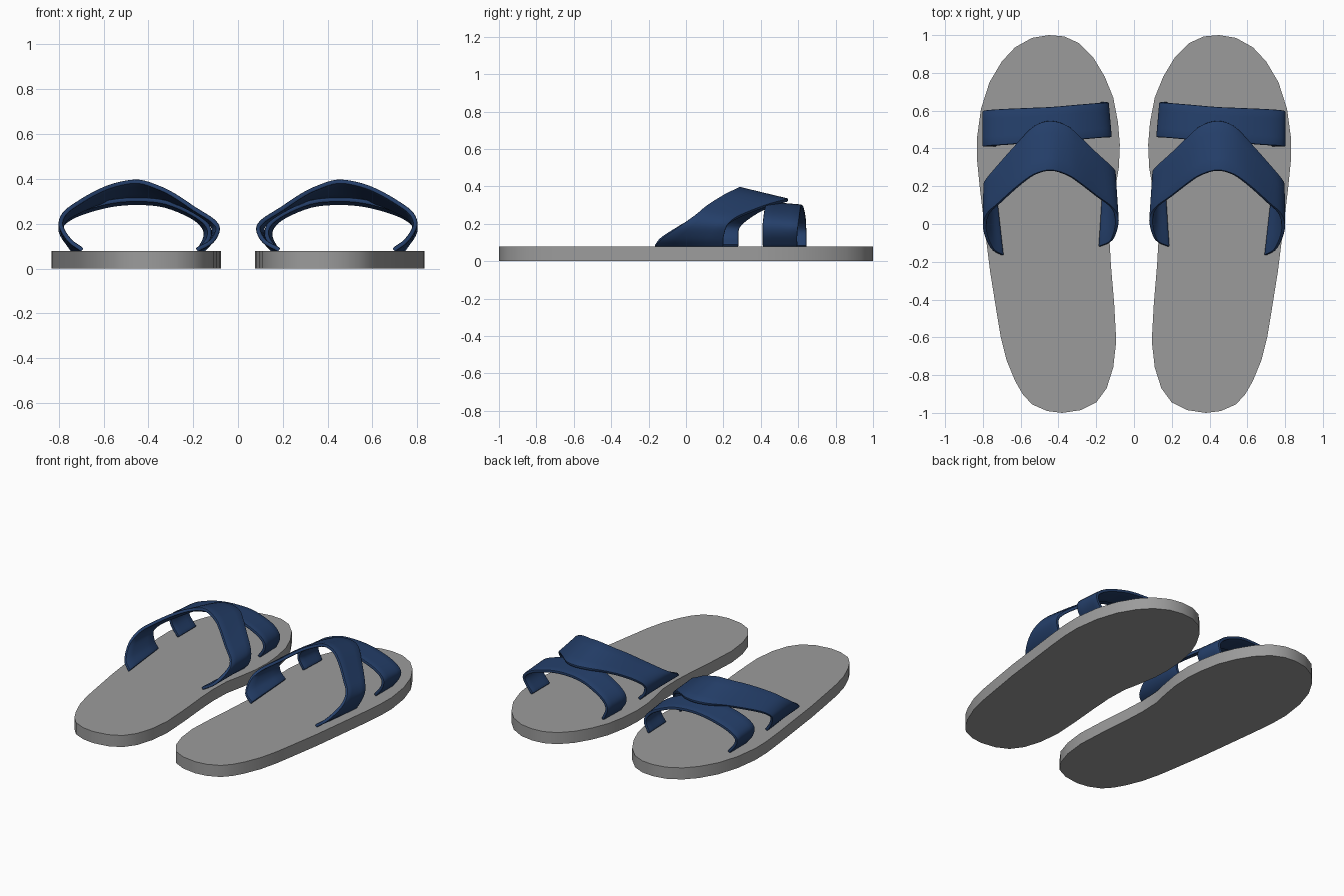
import bpy, bmesh
from mathutils import Vector

if "Cube" in bpy.data.objects:
    bpy.data.objects.remove(bpy.data.objects["Cube"])


def material(name, rgb):
    m = bpy.data.materials.new(name)
    m.diffuse_color = (*rgb, 1)
    m.use_nodes = True
    m.node_tree.nodes["Principled BSDF"].inputs["Base Color"].default_value = m.diffuse_color
    return m


grey = material("sole grey", (0.33, 0.33, 0.33))
blue = material("strap navy", (0.018, 0.05, 0.145))


def smooth_path(pts, steps=4):
    """Catmull-Rom curve through the given points."""
    p = [Vector(q) for q in pts]
    p = [p[0] * 2 - p[1]] + p + [p[-1] * 2 - p[-2]]
    out = []
    for i in range(1, len(p) - 2):
        a, b, c, d = p[i - 1:i + 3]
        for k in range(steps):
            t = k / steps
            out.append(0.5 * (2 * b + (c - a) * t + (2 * a - 5 * b + 4 * c - d) * t * t
                              + (3 * b - a - 3 * c + d) * t ** 3))
    out.append(p[-2])
    return out


def finish(name, bm, mat, mods=()):
    """Make the object, add modifiers, mirror it into a pair and shade it."""
    me = bpy.data.meshes.new(name)
    bm.to_mesh(me)
    bm.free()
    me.materials.append(mat)
    ob = bpy.data.objects.new(name, me)
    bpy.context.collection.objects.link(ob)
    for kind, settings in list(mods) + [("MIRROR", {"use_mirror_merge": False})]:
        m = ob.modifiers.new(kind.title(), kind)
        for key, val in settings.items():
            setattr(m, key, val)
    bpy.ops.object.select_all(action='DESELECT')
    ob.select_set(True)
    bpy.context.view_layer.objects.active = ob
    for m in list(ob.modifiers):
        bpy.ops.object.modifier_apply(modifier=m.name)
    bpy.ops.object.shade_smooth_by_angle(angle=0.6)
    return ob


def strap(name, back, front, rows=4):
    """Band lofted between its back and front edge curves."""
    bm = bmesh.new()
    b, f = smooth_path(back), smooth_path(front)
    grid = [[bm.verts.new(p.lerp(q, r / rows)) for r in range(rows + 1)] for p, q in zip(b, f)]
    for g, h in zip(grid, grid[1:]):
        for r in range(rows):
            bm.faces.new((g[r], g[r + 1], h[r + 1], h[r]))
    return finish(name, bm, blue, [
        ("SOLIDIFY", {"thickness": 0.02, "offset": -1.0}),
        ("BEVEL", {"width": 0.006, "segments": 2, "limit_method": 'ANGLE', "angle_limit": 1.0})])


# Sole: extruded footprint, clockwise from the toe
outline = [(0.45, 1.0), (0.54, 0.985), (0.63, 0.935), (0.70, 0.86), (0.765, 0.75), (0.81, 0.61),
           (0.832, 0.45), (0.83, 0.33), (0.815, 0.18), (0.783, -0.08), (0.762, -0.25), (0.73, -0.45),
           (0.705, -0.6), (0.675, -0.72), (0.63, -0.83), (0.59, -0.9), (0.54, -0.955), (0.46, -0.99),
           (0.38, -1.0), (0.28, -0.985), (0.20, -0.945), (0.145, -0.87), (0.11, -0.76), (0.094, -0.62),
           (0.105, -0.42), (0.122, -0.22), (0.13, -0.08), (0.125, 0.06), (0.1, 0.18), (0.08, 0.3),
           (0.075, 0.42), (0.085, 0.54), (0.11, 0.67), (0.155, 0.78), (0.215, 0.88), (0.29, 0.957),
           (0.37, 0.993)]
bm = bmesh.new()
base = bm.faces.new([bm.verts.new((x, y, 0)) for x, y in outline])
top = bmesh.ops.extrude_face_region(bm, geom=[base], use_keep_orig=True)["geom"]
bmesh.ops.translate(bm, vec=(0, 0, 0.078), verts=[v for v in top if isinstance(v, bmesh.types.BMVert)])
bmesh.ops.recalc_face_normals(bm, faces=bm.faces)
finish("sole", bm, grey)

# Toe strap: straight band, outer side to inner side
strap("toe_strap",
      [(.74, .41, .075), (.79, .41, .14), (.80, .41, .20), (.76, .415, .245), (.68, .42, .28),
       (.56, .43, .31), (.44, .44, .318), (.32, .445, .305), (.20, .455, .255), (.13, .46, .20),
       (.12, .46, .14), (.16, .46, .075)],
      [(.74, .595, .075), (.79, .595, .14), (.80, .60, .19), (.76, .605, .23), (.68, .61, .265),
       (.56, .615, .295), (.44, .62, .303), (.32, .63, .29), (.20, .64, .24), (.145, .643, .19),
       (.135, .645, .14), (.165, .645, .075)])

# Instep strap: chevron band sweeping back to the sole on both sides
strap("instep_strap",
      [(.70, -.168, .075), (.76, -.13, .12), (.80, -.03, .19), (.783, .05, .25), (.72, .11, .30),
       (.62, .20, .357), (.53, .263, .388), (.44, .285, .398), (.35, .26, .37), (.28, .215, .335),
       (.19, .145, .275), (.105, .08, .22), (.08, .01, .175), (.11, -.085, .115), (.18, -.122, .075)],
      [(.745, .20, .075), (.775, .20, .12), (.797, .215, .18), (.785, .24, .215), (.74, .295, .25),
       (.62, .43, .303), (.53, .52, .328), (.44, .547, .335), (.35, .52, .328), (.28, .46, .307),
       (.20, .383, .27), (.125, .315, .22), (.098, .285, .175), (.11, .28, .12), (.15, .28, .075)])
